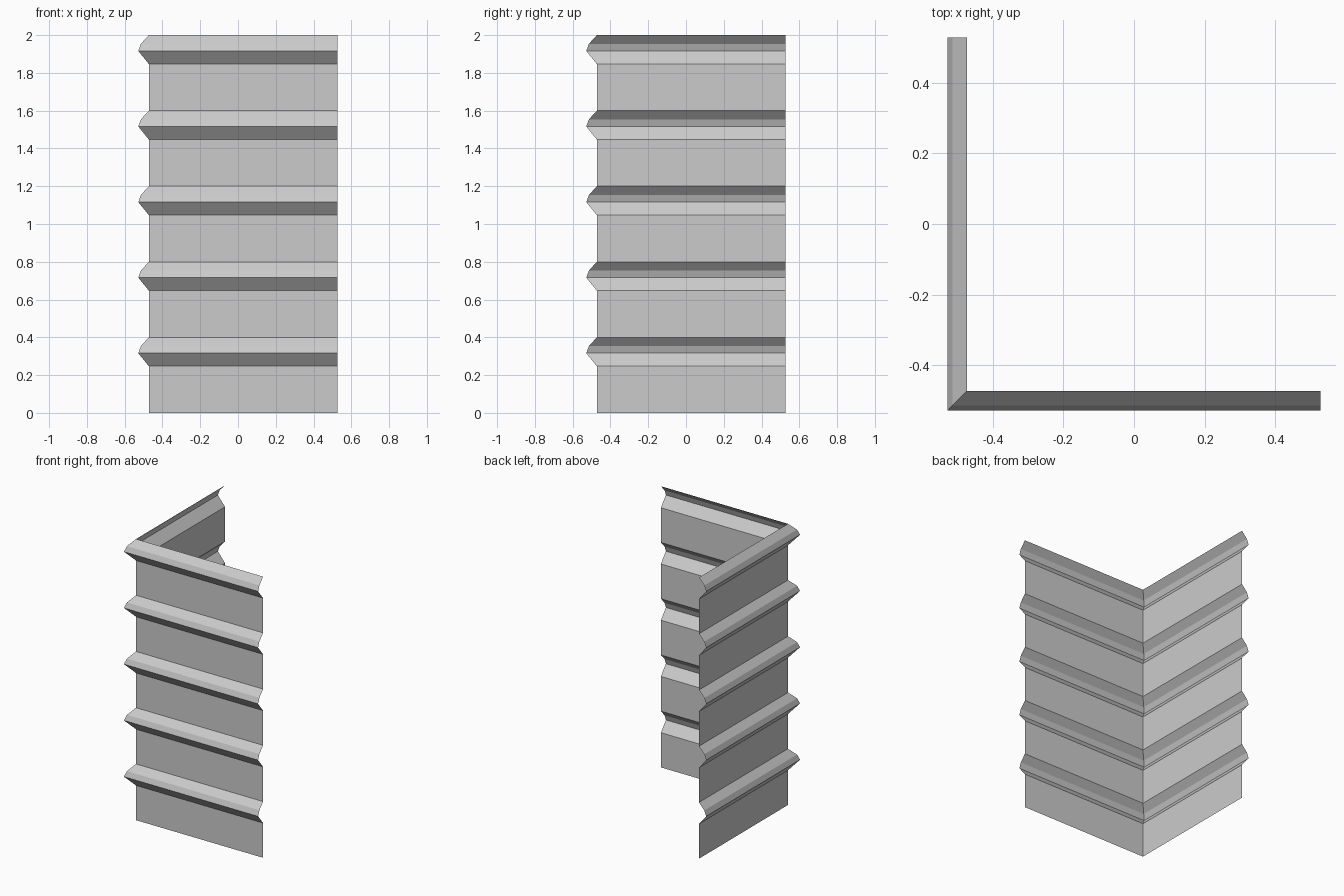
import bpy
import bmesh

cube = bpy.data.objects.get("Cube")
if cube:
    bpy.data.objects.remove(cube, do_unlink=True)

WALL = -0.472      # plane of both walls
END = 0.528        # free end of both walls
COURSE = 0.4       # height of one repeat
COUNT = 5

# Flat grey material
grey = bpy.data.materials.new("light grey")
grey.use_nodes = True
colour = (0.6, 0.6, 0.6, 1)
grey.diffuse_color = colour
grey.node_tree.nodes["Principled BSDF"].inputs["Base Color"].default_value = colour

# Wall and moulding profile: (outward offset, height within a course)
moulding = [(0, 0.247), (0.056, 0.316), (0.042, 0.354), (0, COURSE)]
profile = [(0, 0)]
for i in range(COUNT):
    profile += [(out, z + i * COURSE) for out, z in moulding]

# Sweep the profile round the mitred corner as one open sheet
bm = bmesh.new()
rows = []
for out, z in profile:
    p = WALL - out
    rows.append([bm.verts.new(co) for co in ((p, END, z), (p, p, z), (END, p, z))])
for low, high in zip(rows, rows[1:]):
    for k in range(2):
        bm.faces.new((low[k], low[k + 1], high[k + 1], high[k]))

mesh = bpy.data.meshes.new("corner_cladding")
bm.to_mesh(mesh)
bm.free()
mesh.materials.append(grey)
cladding = bpy.data.objects.new("corner_cladding", mesh)
bpy.context.collection.objects.link(cladding)
